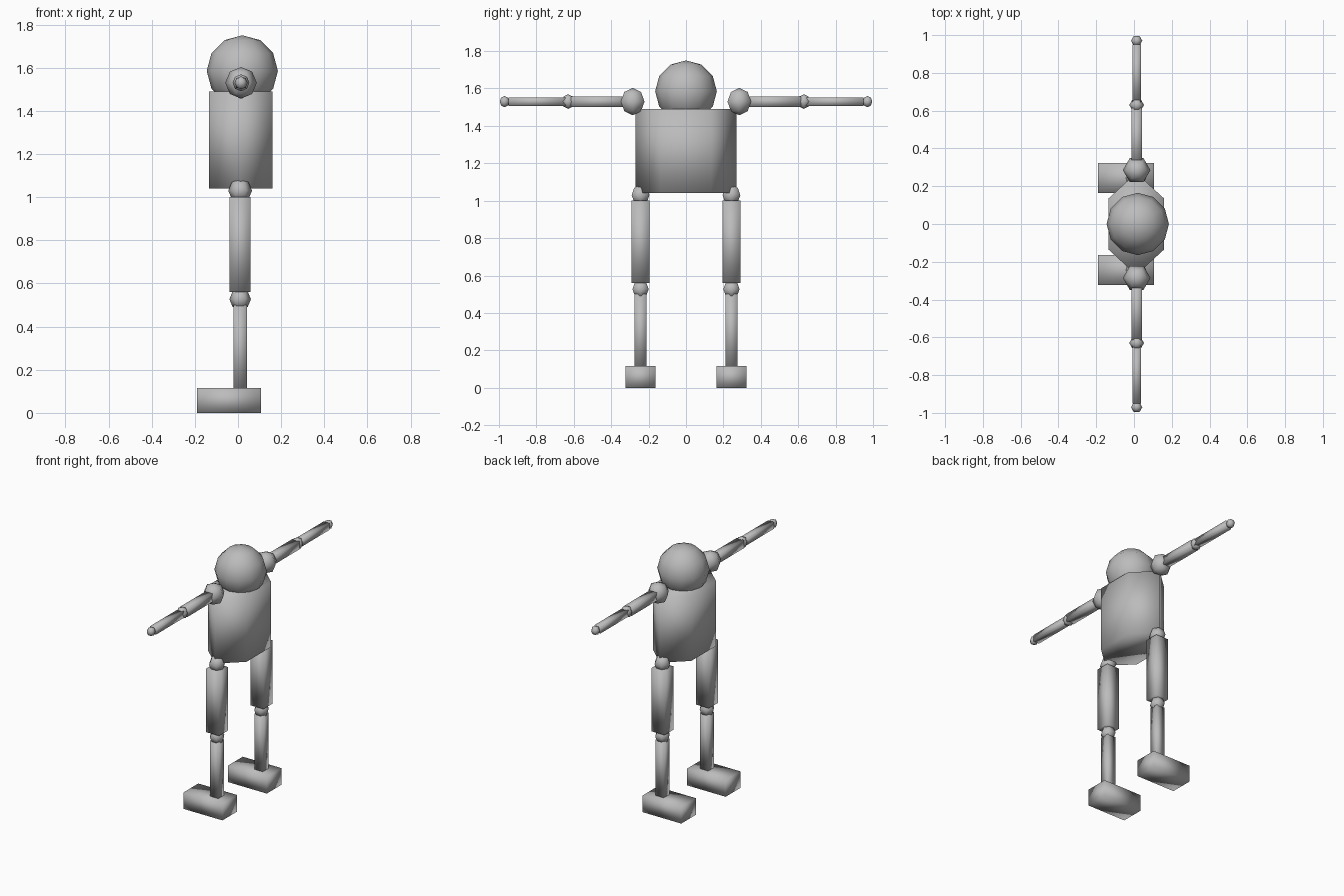
import bpy, math

cube = bpy.data.objects.get("Cube")
if cube:
    bpy.data.objects.remove(cube, do_unlink=True)

grey = bpy.data.materials.new("plain grey")
grey.use_nodes = True
grey.diffuse_color = (0.5, 0.5, 0.5, 1)
grey.node_tree.nodes["Principled BSDF"].inputs["Base Color"].default_value = (0.5, 0.5, 0.5, 1)


def finish(name):
    ob = bpy.context.object
    ob.name = name
    ob.data.materials.append(grey)
    bpy.ops.object.transform_apply(location=False, rotation=True, scale=True)
    bpy.ops.object.shade_smooth()
    return ob


def ball(name, loc, radius, segments=6, rings=4):
    bpy.ops.mesh.primitive_uv_sphere_add(segments=segments, ring_count=rings, radius=radius,
                                         location=loc, rotation=(0, 0, math.pi / 2))
    return finish(name)


def box(name, lo, hi):
    bpy.ops.mesh.primitive_cube_add(size=1, location=[(a + b) / 2 for a, b in zip(lo, hi)])
    bpy.context.object.scale = [b - a for a, b in zip(lo, hi)]
    return finish(name)


# Head and six-sided torso
ball("head", (0.02, 0, 1.585), 0.165, 12, 6)
bpy.ops.mesh.primitive_cylinder_add(vertices=6, radius=1, depth=0.45, location=(0.012, 0, 1.265))
bpy.context.object.scale = (0.17, 0.27, 1)
finish("torso")

ARM_X, ARM_Z, LEG_X, LEG_Y = 0.014, 1.53, 0.01, 0.243


def arm_bar(name, side, near, far, half):
    ys = sorted((side * near, side * far))
    box(name, (ARM_X - half, ys[0], ARM_Z - half), (ARM_X + half, ys[1], ARM_Z + half))


def leg_bar(name, y, bottom, top, half):
    box(name, (LEG_X - half, y - half, bottom), (LEG_X + half, y + half, top))


for side, word in ((-1, "front"), (1, "back")):
    # Arm: ball joints and straight bars
    for part, y, r in (("shoulder", 0.285, 0.073), ("elbow", 0.63, 0.039), ("hand", 0.97, 0.03)):
        ball(f"{word}_{part}", (ARM_X, side * y, ARM_Z), r)
    arm_bar(f"{word}_upper_arm", side, 0.29, 0.615, 0.028)
    arm_bar(f"{word}_forearm", side, 0.64, 0.95, 0.023)

    # Leg: ball joints, bars and a block foot
    y = side * LEG_Y
    ball(f"{word}_hip", (LEG_X, y, 1.03), 0.055)
    ball(f"{word}_knee", (LEG_X, y, 0.527), 0.05)
    leg_bar(f"{word}_thigh", y, 0.56, 1.0, 0.049)
    leg_bar(f"{word}_shin", y, 0.1, 0.5, 0.032)
    box(f"{word}_foot", (-0.19, y - 0.08, 0), (0.107, y + 0.08, 0.115))
